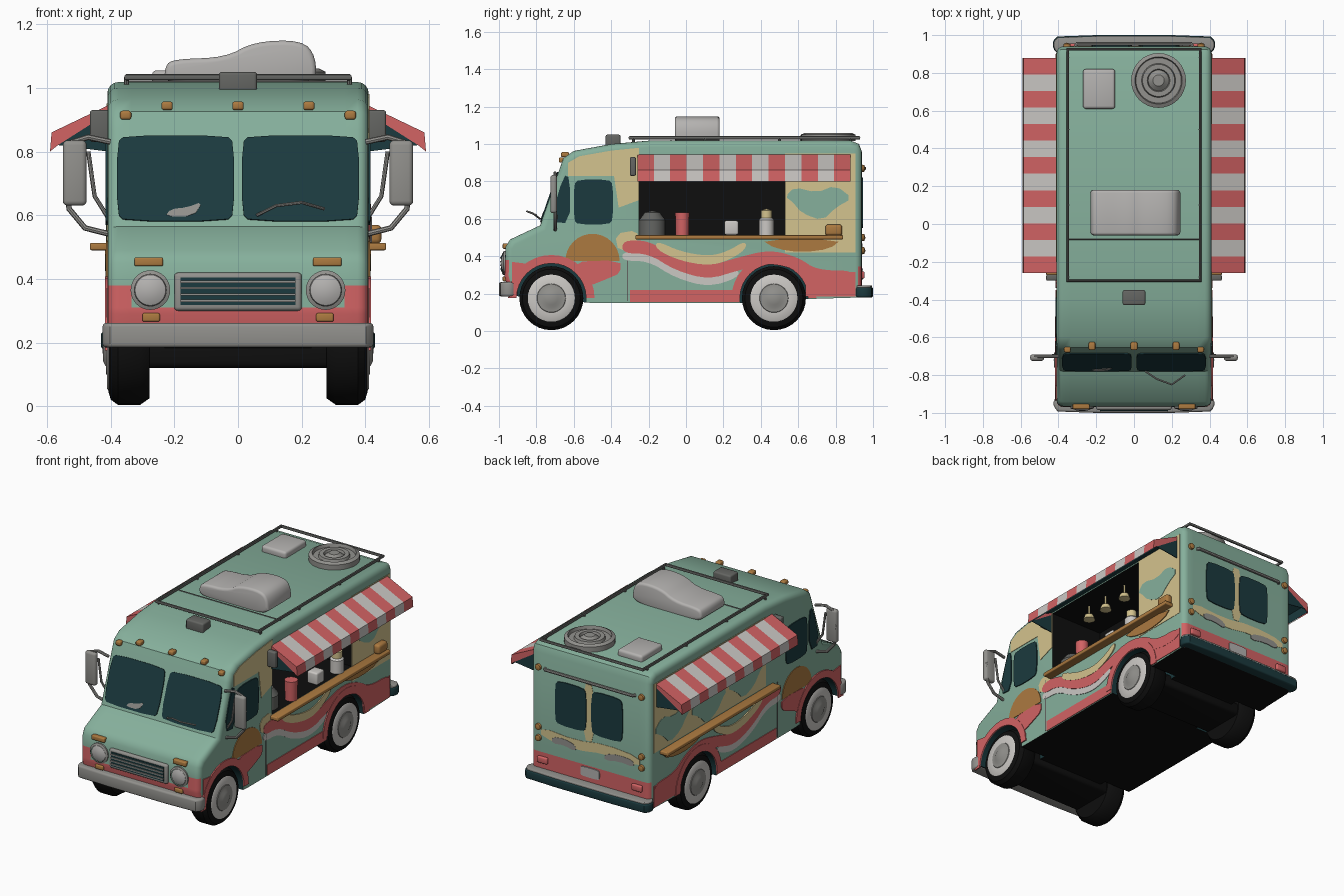
import bpy, bmesh, math
from mathutils import Vector, Matrix

cube = bpy.data.objects.get("Cube")
if cube:
    bpy.data.objects.remove(cube, do_unlink=True)
X, Y, Z = Vector((1, 0, 0)), Vector((0, 1, 0)), Vector((0, 0, 1))
made = []


def material(name, *rgb):
    lin = [(c / 255 / 12.92 if c < 11 else ((c / 255 + .055) / 1.055) ** 2.4) for c in rgb] + [1]
    m = bpy.data.materials.new(name)
    m.use_nodes = True
    m.diffuse_color = lin
    m.node_tree.nodes["Principled BSDF"].inputs["Base Color"].default_value = lin
    return m


mint = material("mint paint", 134, 176, 156)
pink = material("coral paint", 210, 99, 100)
cream = material("cream paint", 212, 195, 142)
wood = material("amber wood", 172, 122, 64)
white = material("off white", 203, 200, 196)
pale = material("pale vent metal", 180, 178, 176)
grey = material("light metal", 146, 145, 141)
steel = material("dark metal", 100, 101, 98)
glass = material("dark teal glass", 27, 58, 62)
black = material("black rubber", 14, 14, 14)


def finish(name, bm, *mats):
    bmesh.ops.recalc_face_normals(bm, faces=bm.faces)
    me = bpy.data.meshes.new(name)
    bm.to_mesh(me)
    bm.free()
    ob = bpy.data.objects.new(name, me)
    bpy.context.collection.objects.link(ob)
    for m in mats:
        me.materials.append(m)
    made.append(ob)
    return ob


def box(name, xs, ys, zs, mat, bevel=0.0):
    bm = bmesh.new()
    bmesh.ops.create_cube(bm, size=1)
    for v in bm.verts:
        v.co = [(r[0] + r[1]) / 2 + c * abs(r[1] - r[0]) for r, c in zip((xs, ys, zs), v.co)]
    if bevel:
        bmesh.ops.bevel(bm, geom=bm.edges[:], offset=bevel, segments=3, profile=.5, affect='EDGES')
    return finish(name, bm, mat)


def soften(pts, rounds):
    for _ in range(rounds):
        pairs = zip(pts, pts[1:] + pts[:1])
        pts = [tuple(a + (b - a) * t for a, b in zip(p, q)) for p, q in pairs for t in (.25, .75)]
    return pts


def plate(name, pts, mat, origin, u, v, n, depth=.005, rounds=2, rim=0.0):
    bm = bmesh.new()
    loops = []
    for base in (Vector(origin), Vector(origin) + n * depth):
        loops.append([bm.verts.new(base + u * a + v * b) for a, b in soften(pts, rounds)])
        bm.faces.new(loops[-1])
    low, top = loops
    for i in range(len(low)):
        bm.faces.new((low[i - 1], low[i], top[i], top[i - 1]))
    ob = finish(name, bm, mat)
    if rim:
        mod = ob.modifiers.new("soft_rim", 'BEVEL')
        mod.width, mod.segments, mod.angle_limit = rim, 3, math.radians(60)
    return ob


def rect(a, b, c, d):
    return [(a, c), (b, c), (b, d), (a, d)]


def rounded(a, b, c, d, k=.025):
    return [(a + k, c), (b - k, c), (b, c + k), (b, d - k), (b - k, d), (a + k, d), (a, d - k), (a, c + k)]


def band(pts, w):
    return [(y, z + w / 2) for y, z in pts] + [(y, z - w / 2) for y, z in reversed(pts)]


def arc(cy, cz, r, steps=16):
    return [(cy + r * math.cos(math.pi * i / steps), cz + r * math.sin(math.pi * i / steps)) for i in range(steps + 1)]


def side_plate(name, pts, mat, s, depth, rounds=2):
    return plate(name, pts, mat, (s * .409, 0, 0), Y, Z, X * s, depth, rounds)


def lathe(name, profile, mat, loc, axis=Z, steps=32):
    bm = bmesh.new()
    vs = [bm.verts.new((r, 0, h)) for r, h in profile]
    es = [bm.edges.new(p) for p in zip(vs, vs[1:])]
    bmesh.ops.spin(bm, geom=vs + es, axis=Z, cent=(0, 0, 0), angle=math.tau, steps=steps)
    bmesh.ops.remove_doubles(bm, verts=bm.verts, dist=.0002)
    turn = Z.rotation_difference(axis).to_matrix().to_4x4()
    bm.transform(Matrix.Translation(loc) @ turn)
    return finish(name, bm, mat)


def tube(name, pts, radius, mat, closed=False):
    cu = bpy.data.curves.new(name, 'CURVE')
    cu.dimensions, cu.bevel_depth, cu.bevel_resolution, cu.use_fill_caps = '3D', radius, 2, True
    sp = cu.splines.new('POLY')
    sp.points.add(len(pts) - 1)
    for p, co in zip(sp.points, pts):
        p.co = (*co, 1)
    sp.use_cyclic_u = closed
    cu.materials.append(mat)
    ob = bpy.data.objects.new(name, cu)
    bpy.context.collection.objects.link(ob)
    made.append(ob)


# Body shell: side profile with rounded edges, coral skirt and black floor
profile = [(-.94, .19), (-.97, .29), (-.965, .45), (-.94, .49), (-.78, .565), (-.675, .87), (-.655, .925),
           (-.6, .963), (-.4, 1.0), (-.2, 1.018), (.88, 1.018), (.925, 1.0), (.94, .96), (.94, .18), (.6, .17), (.3, .15), (-.5, .15)]
body = plate("body_shell", profile, mint, (-.41, 0, 0), Y, Z, X, .82, 0)
for m in (pink, black, glass):
    body.data.materials.append(m)
bm = bmesh.new()
bm.from_mesh(body.data)
rim = [e for e in bm.edges if abs(e.verts[0].co.x - e.verts[1].co.x) < .01 and sum(v.co.z for v in e.verts) > .45]
bmesh.ops.bevel(bm, geom=rim, offset=.035, segments=4, profile=.5, affect='EDGES')
for co, no in (((0, 0, .31), Z), ((0, 0, .345), Z), ((0, 0, .38), Z), ((.335, 0, 0), X), ((-.335, 0, 0), X)):
    bmesh.ops.bisect_plane(bm, geom=bm.verts[:] + bm.edges[:] + bm.faces[:], plane_co=co, plane_no=no)
bm.normal_update()
for f in bm.faces:
    c = f.calc_center_median()
    front_limit = .38 if abs(c.x) > .335 else .31
    if f.normal.z < -.7:
        f.material_index = 2
    elif c.z < (.345 if c.y > 0 else front_limit) and abs(f.normal.y) > .3:
        f.material_index = 1
bm.to_mesh(body.data)
bm.free()

# Openings: wheel arches on both sides, serving hatch on the left
WHEELS = {"front": (-.72, .176, .186), "rear": (.47, .176, .182)}
cutters = [box("hatch_cutter", (.05, .6), (-.25, .53), (.515, .925), black)]
for s in (1, -1):
    for cy, cz, r in WHEELS.values():
        cutters.append(lathe("arch_cutter", [(0, 0), (r, 0), (r, .3), (0, .3)], black, (s * .23, cy, cz), X * s))
for c in cutters:
    c.hide_render = True
    c.data.materials.clear()
    for m in (mint, pink, black, glass):
        c.data.materials.append(m)
    for f in c.data.polygons:
        f.material_index = 2 if c is cutters[0] else 3
    mod = body.modifiers.new("cut", 'BOOLEAN')
    mod.operation, mod.solver, mod.object = 'DIFFERENCE', 'EXACT', c
bpy.context.view_layer.objects.active = body
for mod in list(body.modifiers):
    bpy.ops.object.modifier_apply(modifier=mod.name)
for c in cutters:
    made.remove(c)
    bpy.data.objects.remove(c, do_unlink=True)

# Axles and their housings
for end, (cy, cz, r) in WHEELS.items():
    lathe(end + "_axle", [(0, -.3), (.03, -.3), (.03, .3), (0, .3)], black, (0, cy, cz), X, 12)
    box(end + "_axle_housing", (-.3, .3), (cy - .14, cy + .14), (.12, .2), black, .02)

for s, side in ((1, "left"), (-1, "right")):
    # Wheels and arch lips
    for end, (cy, cz, r) in WHEELS.items():
        at = (s * .407, cy, cz)
        name = side + "_" + end
        lathe(name + "_tyre", [(0, 0), (.13, 0), (.155, -.008), (.171, -.03), (.171, -.1), (.15, -.13), (0, -.13)], black, at, X * s)
        lathe(name + "_whitewall", [(.06, -.01), (.07, .004), (.12, .004), (.132, -.004)], white, at, X * s)
        lathe(name + "_hubcap", [(.08, 0), (.075, .007), (.05, .008), (.035, .016), (0, .018)], grey, at, X * s)
        side_plate(name + "_arch_lip", arc(cy, cz, r + .045) + arc(cy, cz, r)[::-1], pink, s, .008, 0)
    # Painted side mural
    side_plate(side + "_sun", arc(-.5, .375, .145), wood, s, .005, 0)
    side_plate(side + "_nose_flash", [(-.93, .26), (-.93, .37), (-.85, .36), (-.9, .27)], pink, s, .006, 0)
    side_plate(side + "_sun_base", [(-.62, .37), (-.35, .38), (-.35, .31), (-.42, .28), (-.52, .24), (-.54, .27)], pink, s, .006, 1)
    wave = [(-.34, .45), (-.2, .45), (-.06, .36), (.12, .31), (.28, .36), (.45, .4), (.6, .36), (.7, .29), (.9, .29)]
    side_plate(side + "_coral_wave", band(wave, .07), pink, s, .006)
    side_plate(side + "_white_wave", band([(y, z - .05) for y, z in wave[:5]], .05), white, s, .004)
    side_plate(side + "_smile", band([(-.16, .46), (-.03, .4), (.12, .375), (.22, .4), (.32, .46)], .05), cream, s, .007)
    side_plate(side + "_amber_patch", [(.4, .49), (.83, .49), (.77, .44), (.62, .42), (.48, .44)], wood, s, .008, 1)
    side_plate(side + "_sill_stripe", rect(-.3, .285, .155, .22), pink, s, .005, 0)
    side_plate(side + "_tail_skirt", rect(.64, .905, .185, .315), pink, s, .005, 0)
    side_plate(side + "_rear_panel", rect(.53 if s > 0 else -.2, .905, .42 if s > 0 else .52, .95), cream, s, .003, 0)
    for k, h in (((.7, .69),) if s > 0 else ((.72, .63), (.36, .61), (0, .63))):
        cloud = [(-.17, .03), (-.12, .08), (0, .05), (.1, .09), (.19, .02), (.1, -.03), (.03, -.1), (-.08, -.06), (-.13, 0)]
        side_plate(side + "_cloud", [(k + a, h + b) for a, b in cloud], mint, s, .005, 1)
    if s > 0:
        side_plate("cab_cream", [(-.63, .83), (-.63, .9), (-.57, .935), (-.4, .965), (-.252, .98), (-.252, .7), (-.36, .66), (-.385, .83)], cream, s, .004, 0)
        side_plate("door_cream", [(-.38, .52), (-.26, .54), (-.26, .47), (-.36, .42)], cream, s, .004, 1)
    side_plate(side + "_door_seam", rect(-.315, -.309, .16, .5), steel, s, .004, 0)
    side_plate(side + "_door_window", rounded(-.6, -.39, .57, .81), glass, s, .007, 1)
    side_plate(side + "_quarter_window", [(-.725, .585), (-.62, .575), (-.62, .82), (-.655, .835)], glass, s, .007, 1)
    # Shelf and awning with closed ends
    box(side + "_shelf", (s * .4, s * .465), (-.27, .84), (.49, .513), wood, .005)
    box(side + "_awning_bracket", (s * .4, s * .465), (-.3, -.268), (.83, .93), steel, .008)
    for part, drop, mats in (("awning", 0, (pink, white)), ("awning_lining", .008, (glass, glass))):
        bm = bmesh.new()
        rows = []
        for i in range(14):
            y = -.26 + i * 1.14 / 13
            rows.append([bm.verts.new((s * (x - drop), y, z - drop * h)) for x, z, h in ((.408, .945, 1), (.585, .86, 1), (.59, .8, 0))])
        for i, (a, b) in enumerate(zip(rows, rows[1:])):
            for j in (0, 1):
                bm.faces.new((a[j], a[j + 1], b[j + 1], b[j])).material_index = i % 2
        finish(side + "_" + part, bm, *mats)
    for y in (-.26, .876):
        plate(side + "_awning_end", [(.408, .945), (.585, .86), (.59, .8), (.565, .82), (.408, .92)], pink, (0, y, 0), X * s, Z, Y, .004, 0)
        plate(side + "_awning_gusset", [(.408, .92), (.565, .82), (.408, .8)], glass, (0, y, 0), X * s, Z, Y, .004, 0)
    # Mirrors
    tube(side + "_mirror_arm", [(s * x, -.7, z) for x, z in ((.4, .83), (.47, .845), (.52, .83), (.54, .74), (.53, .62), (.48, .56), (.4, .54))], .009, grey)
    tube(side + "_mirror_stay", [(s * .4, -.69, .58), (s * .45, -.7, .66), (s * .47, -.7, .8)], .007, grey)
    box(side + "_mirror", (s * .475, s * .55), (-.725, -.69), (.63, .835), grey, .015)
    # Headlights and marker lamps
    lathe(side + "_headlight_bezel", [(.062, 0), (.062, .02), (.05, .025)], grey, (s * .275, -.955, .365), -Y)
    lathe(side + "_headlight", [(.052, .01), (.048, .024), (.03, .032), (0, .036)], pale, (s * .275, -.955, .365), -Y)
    box(side + "_turn_lamp", (s * .235, s * .325), (-.98, -.95), (.44, .468), wood, .006)
    box(side + "_lower_lamp", (s * .245, s * .3), (-.98, -.95), (.266, .293), wood, .006)
    box(side + "_corner_lamp", (s * .335, s * .37), (-.68, -.645), (.9, .928), wood, .008)
    box(side + "_roof_lamp", (s * .205, s * .24), (-.668, -.625), (.93, .957), wood, .008)
    for z in (.87, .5, .43):
        lathe(side + "_tail_lamp", [(.02, 0), (.018, .015), (0, .022)], wood, (s * .355, .938, z), Y, 16)
    box(side + "_brake_lamp", (s * .29, s * .36), (.935, .955), (.28, .32), pink, .008)
    # Glazing front and back
    slope = Vector((0, .105, .305)).normalized()
    pane = rounded(.012, .38, .016, .3) if s > 0 else rounded(-.38, -.012, .016, .3)
    plate(side + "_windshield", pane, glass, (0, -.779, .565), X, slope, X.cross(slope), .007, 1)
    back = rounded(.025, .24, .55, .82) if s > 0 else rounded(-.225, -.01, .55, .82)
    plate(side + "_back_window", back, glass, (0, .938, 0), X, Z, Y, .008, 1)

# Front: dashboard glimpse, grille, centre lamp, bumper, wiper
plate("dashboard_glimpse", [(-.23, .03), (-.14, .03), (-.11, .08), (-.16, .06), (-.21, .055)], grey, (0, -.779, .565), X, slope, X.cross(slope), .009, 1)
box("grille_frame", (-.2, .2), (-.985, -.955), (.3, .42), grey, .012)
box("grille_inset", (-.18, .18), (-.989, -.96), (.318, .405), glass)
for i in range(4):
    box("grille_slat", (-.18, .18), (-.995, -.97), (.328 + i * .02, .335 + i * .02), grey)
box("centre_roof_lamp", (-.018, .018), (-.668, -.625), (.93, .957), wood, .008)
plate("front_bumper", rounded(-.425, .425, -1, -.9, .03), grey, (0, 0, .185), X, Y, Z, .077, 1, .012)
tube("wiper", [(.06, -.78, .6), (.12, -.82, .63), (.2, -.85, .64), (.27, -.8, .62)], .005, grey)

# Back: cream trim, patches, plate, grab bar, bumper
for name, pts, mat, d in (("back_pillar_trim", rect(-.03, .05, .5, .85), cream, .004),
                          ("back_trim", band([(-.34, .46), (-.1, .48), (.1, .45), (.34, .47)], .06), cream, .004),
                          ("back_patch_left", band([(.1, .43), (.18, .45), (.26, .44)], .04), grey, .006),
                          ("back_patch_right", band([(-.3, .44), (-.2, .45), (-.1, .43)], .04), grey, .006),
                          ("number_plate", rounded(-.065, .065, .275, .335, .01), pale, .008)):
    plate(name, pts, mat, (0, .938, 0), X, Z, Y, d, 1)
tube("back_grab_bar", [(-.31, .94, .87), (-.3, .955, .87), (.3, .955, .87), (.31, .94, .87)], .01, grey)
plate("rear_bumper", rounded(-.43, .43, .9, 1, .03), glass, (0, 0, .18), X, Y, Z, .055, 1, .01)
plate("rear_bumper_tread", rounded(-.425, .425, .9, .995, .03), grey, (0, 0, .225), X, Y, Z, .02, 1, .005)

# Roof: rails, hood, vents, fan
tube("roof_rail", [(-.35, -.3, 1.033), (.35, -.3, 1.033), (.35, .925, 1.033), (-.35, .925, 1.033)], .01, steel, True)
tube("roof_crossbar", [(-.35, -.08, 1.018), (.35, -.08, 1.018)], .004, steel)
for x in (-.35, .35):
    for y in (-.28, .1, .5, .88):
        tube("rail_post", [(x, y, 1), (x, y, 1.033)], .008, steel)
plate("roof_hood", [(-.23, 1.0), (-.23, 1.07), (-.2, 1.09), (-.04, 1.095), (.05, 1.145), (.2, 1.15), (.245, 1.1), (.245, 1.0)],
      pale, (0, -.06, 0), X, Z, Y, .24, 2, .015)
box("roof_marker", (-.06, .06), (-.43, -.35), (.98, 1.05), steel, .01)
box("roof_vent", (-.27, -.1), (.61, .82), (1.0, 1.055), pale, .015)
lathe("roof_fan", [(.145, 0), (.145, .035), (.125, .045), (.12, .025), (.09, .025), (.085, .04), (.06, .04), (.055, .025), (.03, .045), (0, .045)],
      grey, (.13, .76, 1.015))

# Serving hatch contents and shelf end block
box("shelf_block", (.405, .45), (.745, .835), (.51, .57), wood, .015)
lathe("coral_cup", [(0, 0), (.035, 0), (.038, .12), (0, .12)], pink, (.38, -.02, .515), Z, 20)
lathe("white_jar", [(0, 0), (.04, 0), (.04, .08), (.02, .1), (0, .1)], white, (.38, .43, .515), Z, 20)
lathe("jar_lid", [(.03, 0), (.03, .04), (0, .05)], cream, (.38, .43, .605), Z, 20)
box("napkin_box", (.33, .4), (.205, .28), (.515, .59), white, .01)
lathe("kettle", [(0, 0), (.07, 0), (.07, .08), (.04, .12), (0, .13)], steel, (.32, -.18, .515), Z, 20)
for y in (-.05, .1, .27):
    lathe("hanging_lamp", [(0, 0), (.035, .005), (.025, .035), (.006, .045), (.006, .1)], cream, (.3, y, .83), Z, 16)

# Turn curves into meshes and smooth soft edges
bpy.ops.object.select_all(action='DESELECT')
for ob in made:
    ob.select_set(True)
bpy.context.view_layer.objects.active = body
bpy.ops.object.convert(target='MESH')
bpy.ops.object.shade_smooth_by_angle(angle=math.radians(35))
